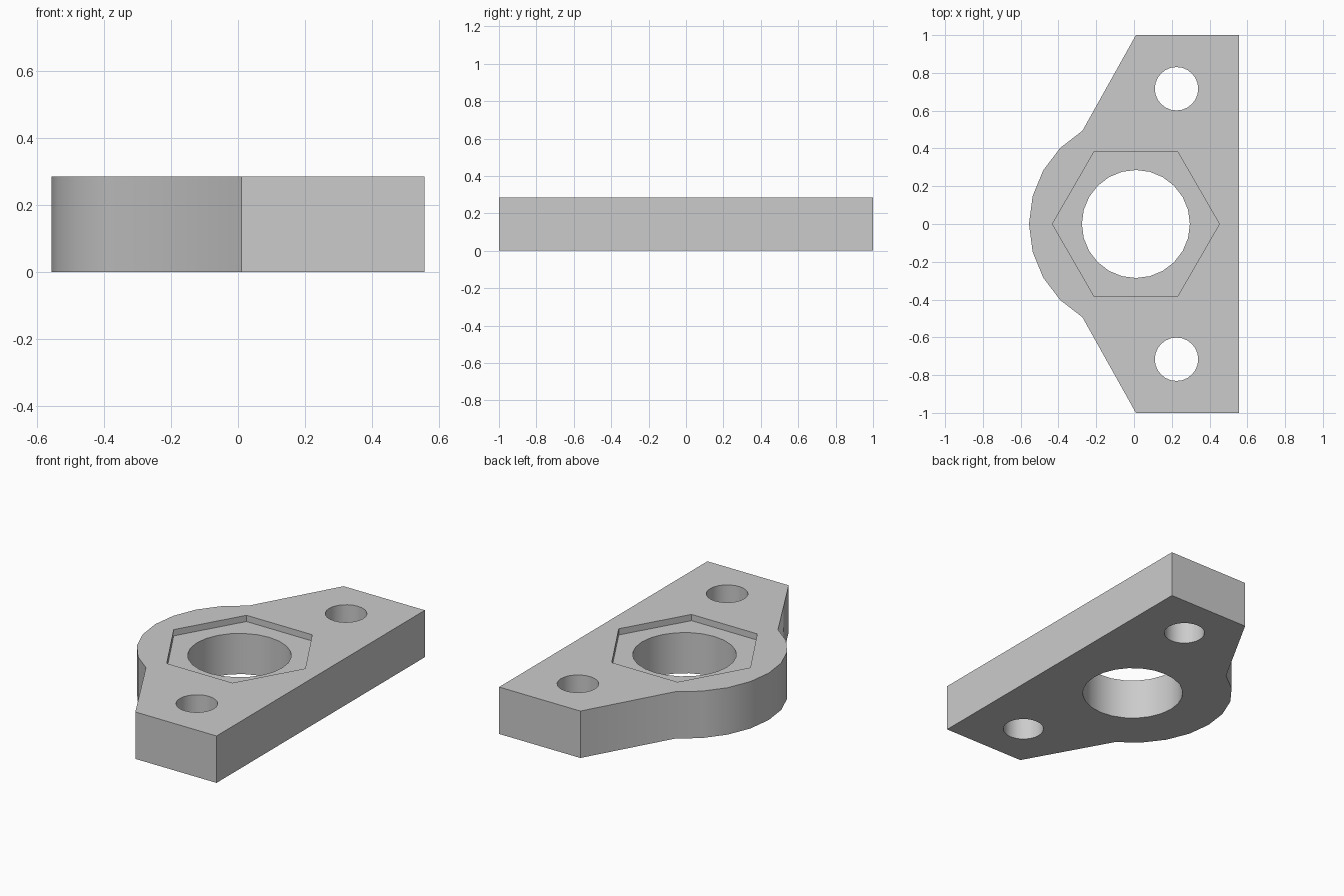
import bpy, bmesh
from math import radians, cos, sin

cube = bpy.data.objects.get("Cube")
if cube:
    bpy.data.objects.remove(cube, do_unlink=True)

HEIGHT = 0.285
BORE_X = 0.01
RECESS_DEPTH = 0.038

grey = bpy.data.materials.new("plain grey")
grey.use_nodes = True
grey.diffuse_color = (0.6, 0.6, 0.6, 1)
grey.node_tree.nodes["Principled BSDF"].inputs["Base Color"].default_value = (0.6, 0.6, 0.6, 1)


def ring(x, y, radius, sides):
    """Points of a regular polygon."""
    return [(x + radius * cos(radians(360 * i / sides)),
             y + radius * sin(radians(360 * i / sides))) for i in range(sides)]


def prism(name, outline, z0, z1):
    """Extrude a flat outline from z0 up to z1."""
    bm = bmesh.new()
    face = bm.faces.new([bm.verts.new((x, y, z0)) for x, y in outline])
    top = bmesh.ops.extrude_face_region(bm, geom=[face])["geom"]
    bmesh.ops.translate(bm, vec=(0, 0, z1 - z0),
                        verts=[v for v in top if isinstance(v, bmesh.types.BMVert)])
    bmesh.ops.recalc_face_normals(bm, faces=bm.faces)
    mesh = bpy.data.meshes.new(name)
    bm.to_mesh(mesh)
    bm.free()
    mesh.materials.append(grey)
    obj = bpy.data.objects.new(name, mesh)
    bpy.context.collection.objects.link(obj)
    return obj


# Plate outline: straight back edge, slanted shoulders, rounded boss
boss = [(BORE_X + 0.566 * cos(radians(a)), 0.57 * sin(radians(a)))
        for a in range(120, 241, 15)]
outline = [(0.556, -1), (0.556, 1), (BORE_X, 1)] + boss + [(BORE_X, -1)]
plate = prism("mounting_plate", outline, 0, HEIGHT)

# Bore, nut recess and the two bolt holes
cutters = [
    prism("nut_recess_cutter", ring(BORE_X, 0, 0.442, 6), HEIGHT - RECESS_DEPTH, HEIGHT + 0.1),
    prism("bore_cutter", ring(BORE_X, 0, 0.286, 24), -0.1, HEIGHT + 0.2),
]
for side, label in ((-1, "front"), (1, "rear")):
    cutters.append(prism(label + "_bolt_hole_cutter",
                         ring(0.225, side * 0.716, 0.115, 24), -0.1, HEIGHT + 0.1))

bpy.ops.object.select_all(action='DESELECT')
plate.select_set(True)
bpy.context.view_layer.objects.active = plate
for cutter in cutters:
    mod = plate.modifiers.new(cutter.name, 'BOOLEAN')
    mod.operation = 'DIFFERENCE'
    mod.solver = 'EXACT'
    mod.object = cutter
    bpy.ops.object.modifier_apply(modifier=mod.name)
    bpy.data.objects.remove(cutter, do_unlink=True)

# Smooth round walls, crisp rims
bpy.ops.object.shade_smooth_by_angle(angle=radians(30))
